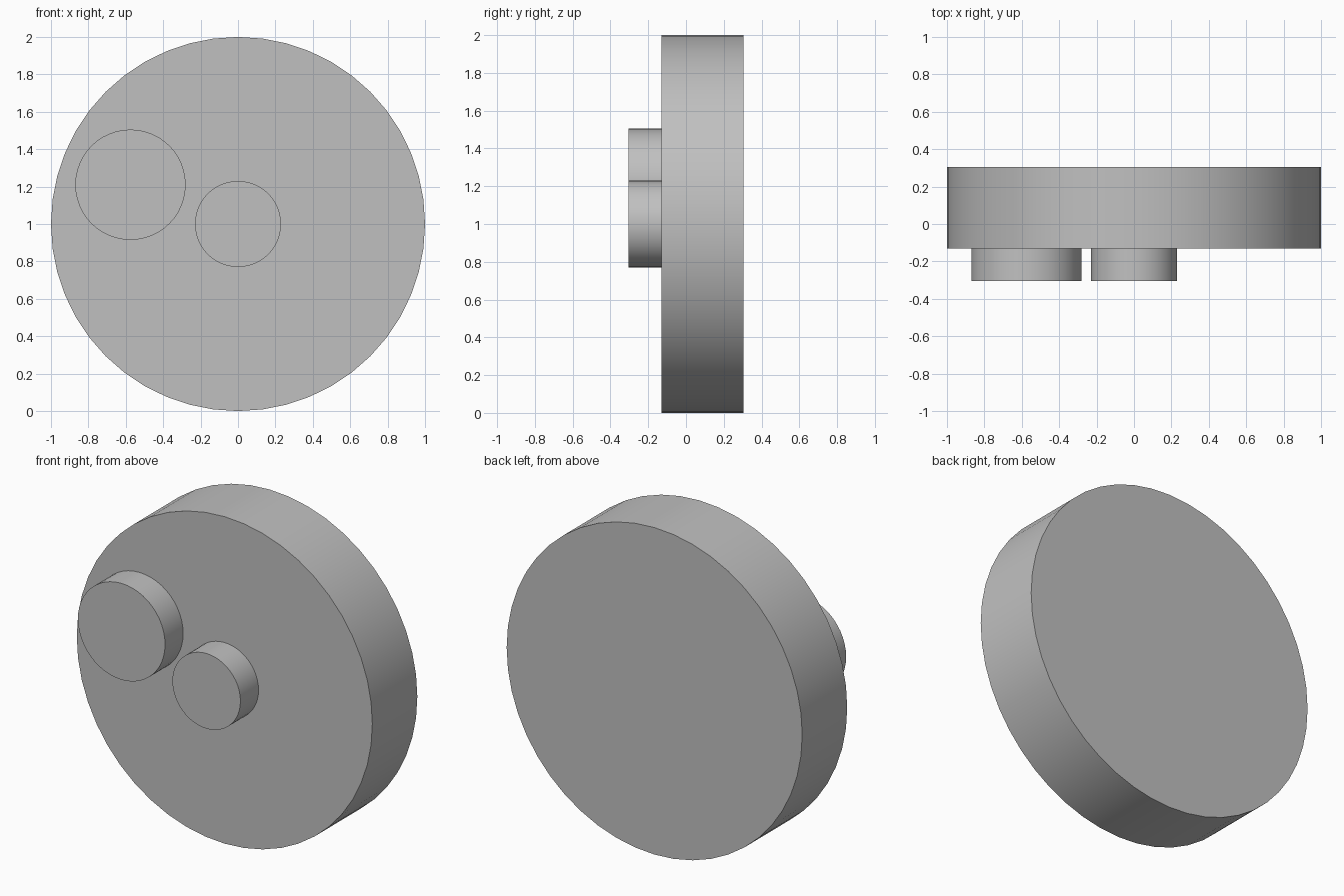
import bpy
import math

if "Cube" in bpy.data.objects:
    bpy.data.objects.remove(bpy.data.objects["Cube"], do_unlink=True)

# Single plain grey finish
grey = bpy.data.materials.new("plain_grey")
grey.use_nodes = True
colour = (0.53, 0.53, 0.53, 1)
grey.diffuse_color = colour
grey.node_tree.nodes["Principled BSDF"].inputs["Base Color"].default_value = colour


def disc(name, x, z, radius, front, back, sides=48):
    """Cylinder lying along y, from front to back."""
    bpy.ops.mesh.primitive_cylinder_add(
        vertices=sides, radius=radius, depth=back - front,
        location=(x, (front + back) / 2, z), rotation=(math.pi / 2, 0, 0))
    obj = bpy.context.object
    obj.name = name
    obj.data.materials.append(grey)
    bpy.ops.object.shade_smooth_by_angle(angle=math.radians(30))
    return obj


# Main wheel body
FACE = -0.13
disc("main_disc", 0, 1, 1, FACE, 0.305)

# Raised bosses on the front face
disc("centre_boss", 0, 1, 0.23, -0.305, FACE)
disc("offset_boss", -0.575, 1.21, 0.295, -0.305, FACE)
